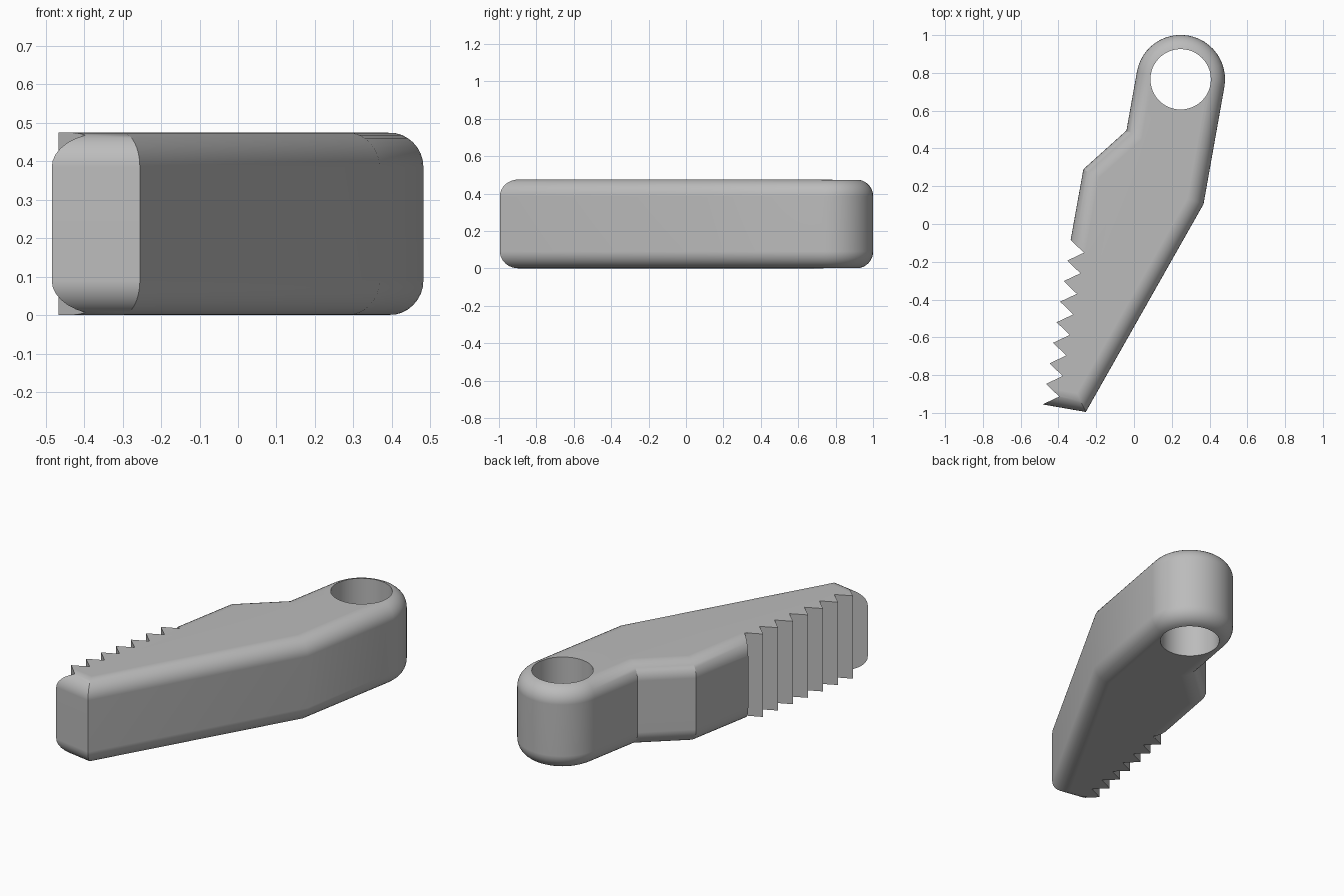
import bpy, bmesh, math
from mathutils import Vector

cube = bpy.data.objects.get("Cube")
if cube:
    bpy.data.objects.remove(cube, do_unlink=True)

HEIGHT, FILLET, STEPS = 0.475, 0.09, 8
EYE, EYE_R, HOLE_R = Vector((0.247, 0.766)), 0.235, 0.16

grey = bpy.data.materials.new("plain grey")
grey.use_nodes = True
grey.diffuse_color = (0.5, 0.5, 0.5, 1)
grey.node_tree.nodes["Principled BSDF"].inputs["Base Color"].default_value = (0.5, 0.5, 0.5, 1)


def inset(points, amounts):
    """Move every edge of a counter-clockwise outline inward by its own amount."""
    normals = []
    for i, p in enumerate(points):
        e = (points[(i + 1) % len(points)] - p).normalized()
        normals.append(Vector((-e.y, e.x)))
    result = []
    for i, p in enumerate(points):
        a, b, da, db = normals[i - 1], normals[i], amounts[i - 1], amounts[i]
        det = a.x * b.y - a.y * b.x
        result.append(p + Vector((da * b.y - db * a.y, a.x * db - b.x * da)) / det)
    return result


def loft(name, sections):
    """Solid through a stack of (outline, height) sections."""
    bm = bmesh.new()
    rings = [[bm.verts.new((p[0], p[1], z)) for p in pts] for pts, z in sections]
    n = len(rings[0])
    for low, high in zip(rings, rings[1:]):
        for i in range(n):
            j = (i + 1) % n
            bm.faces.new((low[i], low[j], high[j], high[i]))
    bm.faces.new(rings[0][::-1])
    bm.faces.new(rings[-1])
    bmesh.ops.recalc_face_normals(bm, faces=bm.faces)
    mesh = bpy.data.meshes.new(name)
    bm.to_mesh(mesh)
    bm.free()
    mesh.materials.append(grey)
    obj = bpy.data.objects.new(name, mesh)
    bpy.context.collection.objects.link(obj)
    return obj


def circle(radius, start, end, count):
    angles = [math.radians(start + (end - start) * i / count) for i in range(count + 1)]
    return [EYE + radius * Vector((math.cos(a), math.sin(a))) for a in angles]


# Body outline, left open-ended on the toothed side for the cutter to trim
outline = [Vector((-0.255, -0.995)), Vector((0.368, 0.105))]
outline += circle(EYE_R, -10, 170, 24)
outline += [Vector(p) for p in ((-0.04, 0.495), (-0.268, 0.29), (-0.349, -0.16),
                                (-0.8, -0.16), (-0.8, -0.9))]
weights = [1] * len(outline)
weights[-3] = weights[-2] = 0

# Rounded rims at the bottom and top
rim = []
for k in range(STEPS + 1):
    a = math.pi / 2 * k / STEPS
    d = FILLET * (1 - math.sin(a))
    rim.append((inset(outline, [w * d for w in weights]), FILLET * (1 - math.cos(a))))
body = loft("clip_body", rim + [(pts, HEIGHT - z) for pts, z in reversed(rim)])

# Saw-tooth cutter
pitch = Vector((-0.0187, -0.1088))
tip, root = Vector((-0.335, -0.085)), Vector((-0.265, -0.152))
teeth = [Vector((-1, -0.085))]
for i in range(8):
    teeth += [tip + pitch * i, root + pitch * i]
last_root, last_tip = root + pitch * 7, tip + pitch * 8
teeth += [last_root + (last_tip - last_root) * 2, Vector((-1, -1.1))]
tooth_cutter = loft("tooth_cutter", [(teeth[::-1], -0.1), (teeth[::-1], HEIGHT + 0.1)])

# Round eye cutter
ring = circle(HOLE_R, 0, 360, 48)[:-1]
hole_cutter = loft("hole_cutter", [(ring, -0.1), (ring, HEIGHT + 0.1)])

bpy.context.view_layer.objects.active = body
for cutter in (tooth_cutter, hole_cutter):
    cutter.hide_render = True
    mod = body.modifiers.new("cut", "BOOLEAN")
    mod.operation, mod.solver, mod.object = "DIFFERENCE", "EXACT", cutter
    bpy.ops.object.modifier_apply(modifier=mod.name)
    bpy.data.objects.remove(cutter, do_unlink=True)

# Smooth rims with crisp corners
bpy.ops.object.select_all(action="DESELECT")
body.select_set(True)
bpy.ops.object.shade_smooth_by_angle(angle=math.radians(25))
weighted = body.modifiers.new("flat caps", "WEIGHTED_NORMAL")
weighted.keep_sharp = True
